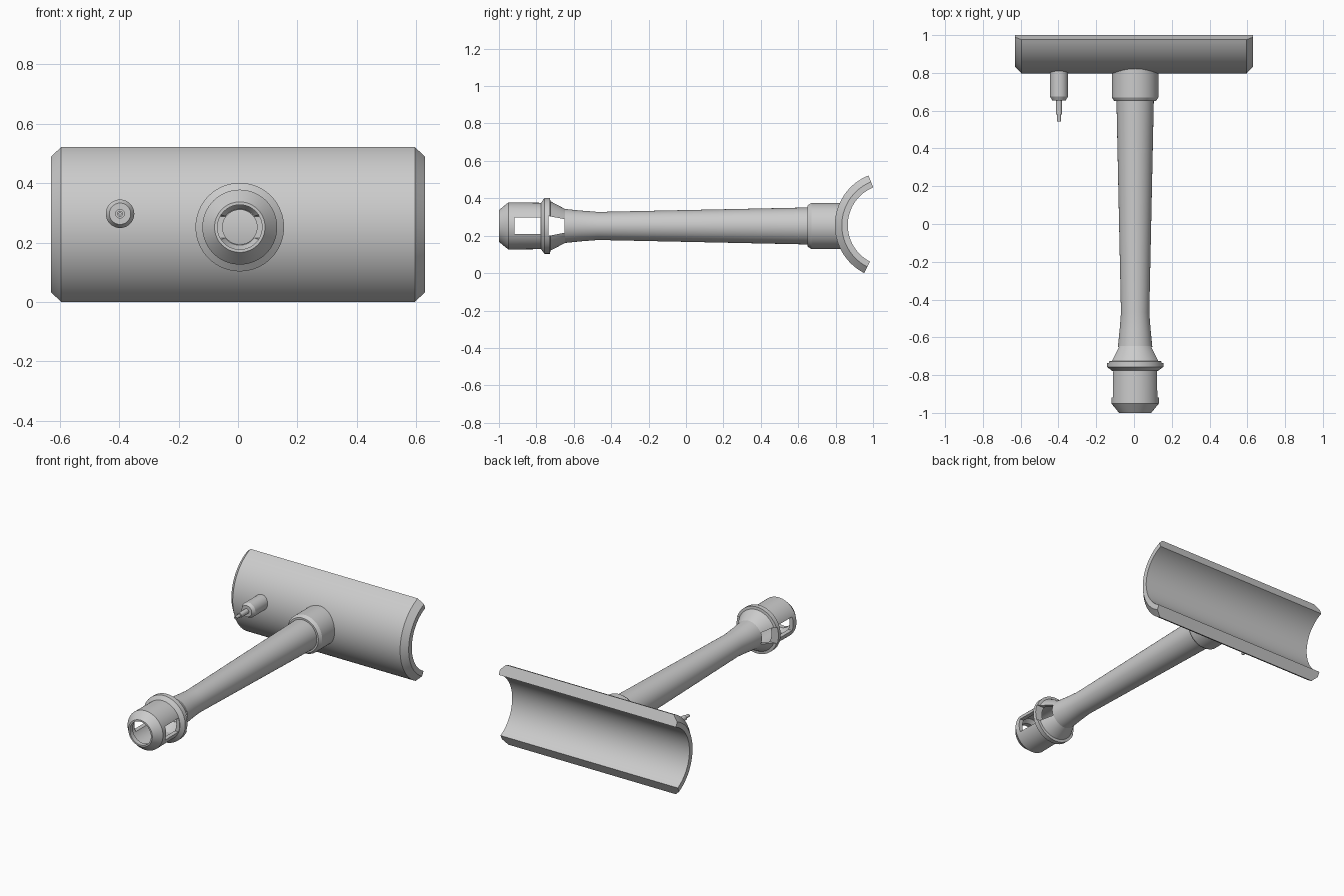
import bpy, bmesh, math

if "Cube" in bpy.data.objects:
    bpy.data.objects.remove(bpy.data.objects["Cube"])

steel = bpy.data.materials.new("plain grey")
steel.diffuse_color = (0.6, 0.6, 0.6, 1)
steel.use_nodes = True
steel.node_tree.nodes["Principled BSDF"].inputs["Base Color"].default_value = steel.diffuse_color


def make(name, bm):
    bmesh.ops.recalc_face_normals(bm, faces=bm.faces)
    mesh = bpy.data.meshes.new(name)
    bm.to_mesh(mesh)
    bm.free()
    mesh.materials.append(steel)
    ob = bpy.data.objects.new(name, mesh)
    bpy.context.collection.objects.link(ob)
    return ob


def smooth(ob):
    bpy.ops.object.select_all(action='DESELECT')
    ob.select_set(True)
    bpy.context.view_layer.objects.active = ob
    bpy.ops.object.shade_smooth_by_angle(angle=math.radians(25))


def sweep(name, profile, place, angles, closed):
    """Sweep a closed (along, radius) section through the angles."""
    bm = bmesh.new()
    rings = [[bm.verts.new(place(a, r, t)) for a, r in profile] for t in angles]
    n, m = len(profile), len(rings)
    for i in range(m if closed else m - 1):
        p, q = rings[i], rings[(i + 1) % m]
        for j in range(n):
            k = (j + 1) % n
            bm.faces.new((p[j], p[k], q[k], q[j]))
    if not closed:
        bm.faces.new(rings[0])
        bm.faces.new(rings[-1])
    return make(name, bm)


def lathe(name, profile, x, z, steps=64):
    place = lambda a, r, t: (x + r * math.cos(t), a, z + r * math.sin(t))
    ob = sweep(name, profile, place,
               [2 * math.pi * i / steps for i in range(steps)], True)
    return ob


def window_cutter(name, y0, h0, y1, h1):
    """Sideways prism, half height h0 at y0 and h1 at y1."""
    bm = bmesh.new()
    pts = [(y0, -h0), (y1, -h1), (y1, h1), (y0, h0)]
    face = bm.faces.new([bm.verts.new((-0.4, y, AZ + h)) for y, h in pts])
    ext = bmesh.ops.extrude_face_region(bm, geom=[face])
    bmesh.ops.translate(bm, vec=(0.8, 0, 0),
                        verts=[v for v in ext["geom"] if isinstance(v, bmesh.types.BMVert)])
    ob = make(name, bm)
    ob.hide_render = True
    ob.hide_set(True)
    return ob


AX, AZ = 0.006, 0.252   # barrel axis

# Curved trough plate with chamfered outer ends
CY, CZ = 1.083, 0.256
section = [(-0.63, 0.218), (-0.63, 0.25), (-0.595, 0.287),
           (0.595, 0.287), (0.63, 0.25), (0.63, 0.218)]
arc = [math.radians(-63 + 131 * i / 40) for i in range(41)]
smooth(sweep("curved_plate", section,
             lambda a, r, t: (a, CY - r * math.cos(t), CZ + r * math.sin(t)), arc, False))

# Collar joining the tube to the plate
smooth(lathe("collar", [(0.65, 0.06), (0.65, 0.11), (0.67, 0.123),
                        (0.845, 0.123), (0.845, 0.06)], AX, AZ))

# Hollow tapered tube
smooth(lathe("tube", [(-0.65, 0.058), (-0.65, 0.091), (-0.56, 0.082), (-0.47, 0.075),
                      (0.66, 0.099), (0.66, 0.058)], AX, AZ))

# Hollow end cage with flange, cone and side windows
cage = lathe("end_cage", [(-1.0, 0.075), (-1.0, 0.085), (-0.95, 0.126), (-0.775, 0.124),
                          (-0.757, 0.149), (-0.727, 0.149), (-0.725, 0.132),
                          (-0.645, 0.09), (-0.645, 0.058), (-0.72, 0.1),
                          (-0.95, 0.1), (-0.97, 0.075)], AX, AZ)
for cutter in (window_cutter("front_window_cutter", -0.918, 0.044, -0.778, 0.044),
               window_cutter("rear_window_cutter", -0.735, 0.053, -0.647, 0.036)):
    mod = cage.modifiers.new(cutter.name, 'BOOLEAN')
    mod.object = cutter
    mod.operation = 'DIFFERENCE'
    mod.solver = 'EXACT'
smooth(cage)

# Small stepped nozzle beside the tube
smooth(lathe("side_nozzle", [(0.83, 0.004), (0.83, 0.048), (0.675, 0.048), (0.655, 0.036),
                             (0.655, 0.016), (0.58, 0.016), (0.58, 0.01),
                             (0.542, 0.01), (0.542, 0.004)], -0.397, 0.297, 32))
